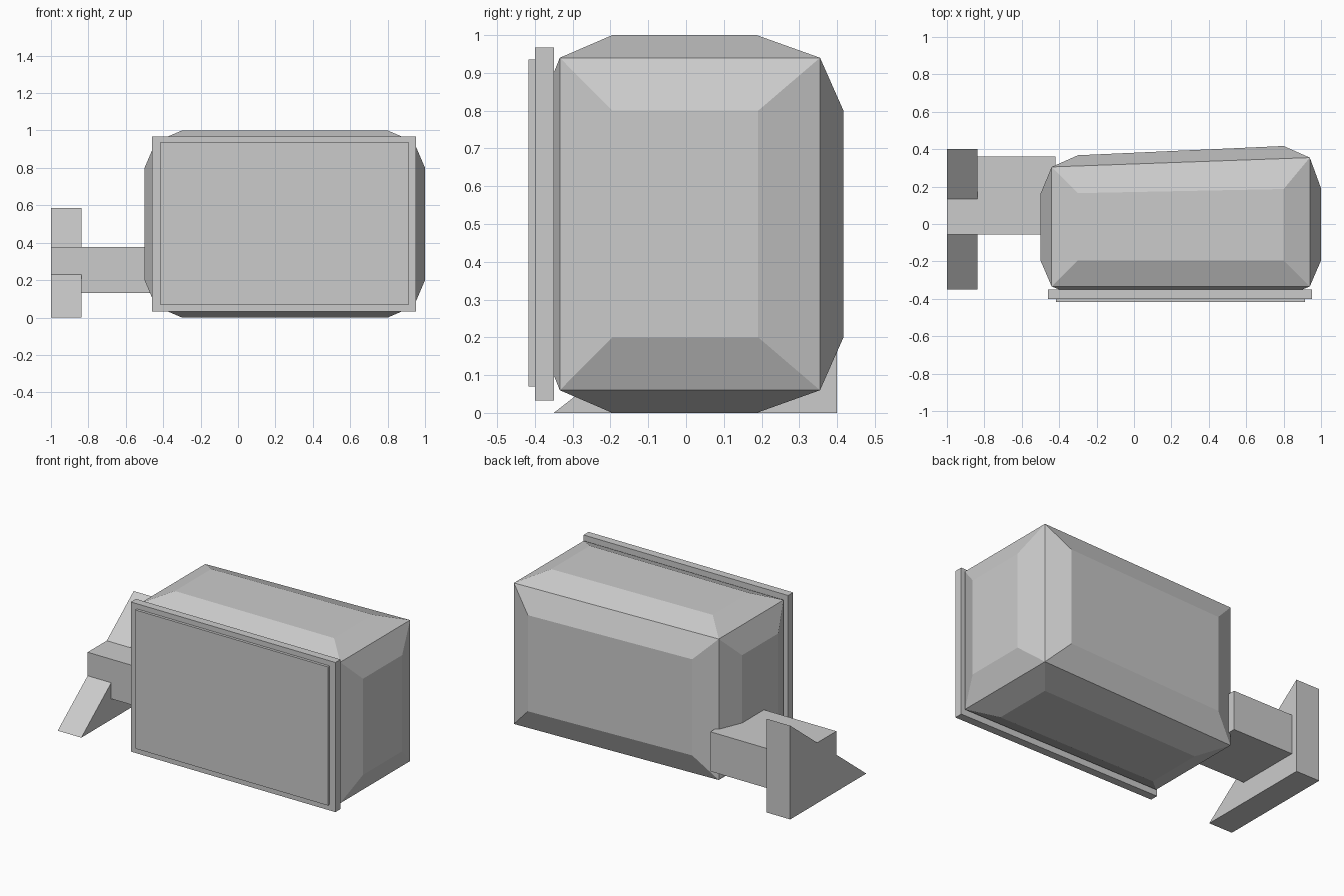
import bpy
import bmesh
from itertools import product

old = bpy.data.objects.get("Cube")
if old:
    bpy.data.objects.remove(old, do_unlink=True)

grey = bpy.data.materials.new("light_grey")
grey.use_nodes = True
grey.diffuse_color = (0.6, 0.6, 0.6, 1)
grey.node_tree.nodes["Principled BSDF"].inputs["Base Color"].default_value = (0.6, 0.6, 0.6, 1)


def finish(name, bm):
    bmesh.ops.recalc_face_normals(bm, faces=bm.faces)
    mesh = bpy.data.meshes.new(name)
    bm.to_mesh(mesh)
    bm.free()
    mesh.materials.append(grey)
    obj = bpy.data.objects.new(name, mesh)
    bpy.context.collection.objects.link(obj)
    return obj


def box(name, low, high):
    bm = bmesh.new()
    bmesh.ops.create_cube(bm, size=1)
    for v in bm.verts:
        v.co = [low[i] if v.co[i] < 0 else high[i] for i in range(3)]
    return finish(name, bm)


def prism_x(name, profile, x0, x1):
    bm = bmesh.new()
    face = bm.faces.new([bm.verts.new((x0, y, z)) for y, z in profile])
    new = bmesh.ops.extrude_face_region(bm, geom=[face])["geom"]
    for v in new:
        if isinstance(v, bmesh.types.BMVert):
            v.co.x = x1
    return finish(name, bm)


# Housing: a box whose six sides each bulge out to a smaller flat panel.
# The back slants slightly, so its depth depends on x.
def corner(s):
    x = (-0.44, 0.94)[s[0]]
    return (x, 0.321 + 0.036 * x if s[1] else -0.334, (0.06, 0.94)[s[2]])


def panel_point(s, axis):
    x = (-0.3, 0.8)[s[0]]
    if axis == 0:
        x = (-0.5, 1)[s[0]]
    y = 0.171 + 0.02 * x if s[1] else -0.195
    if axis == 1:
        y = 0.381 + 0.045 * x if s[1] else -0.39
    z = (0, 1)[s[2]] if axis == 2 else (0.2, 0.8)[s[2]]
    return (x, y, z)


bm = bmesh.new()
corners = {s: bm.verts.new(corner(s)) for s in product((0, 1), repeat=3)}
for axis, side in product(range(3), (0, 1)):
    ring = []
    for a, b in ((0, 0), (1, 0), (1, 1), (0, 1)):
        s = [a, b]
        s.insert(axis, side)
        ring.append(tuple(s))
    inner = [bm.verts.new(panel_point(s, axis)) for s in ring]
    bm.faces.new(inner)
    for i in range(4):
        j = (i + 1) % 4
        bm.faces.new((corners[ring[i]], corners[ring[j]], inner[j], inner[i]))
finish("housing", bm)

# Front frame and raised panel
box("front_frame", (-0.46, -0.4, 0.033), (0.953, -0.35, 0.967))
box("front_panel", (-0.417, -0.417, 0.07), (0.913, -0.4, 0.935))

# Side arm and wedge-shaped bracket
box("side_arm", (-1, -0.055, 0.13), (-0.42, 0.36, 0.377))
prism_x("wedge_bracket", [(-0.35, 0), (0.4, 0), (0.4, 0.585)], -1, -0.837)
